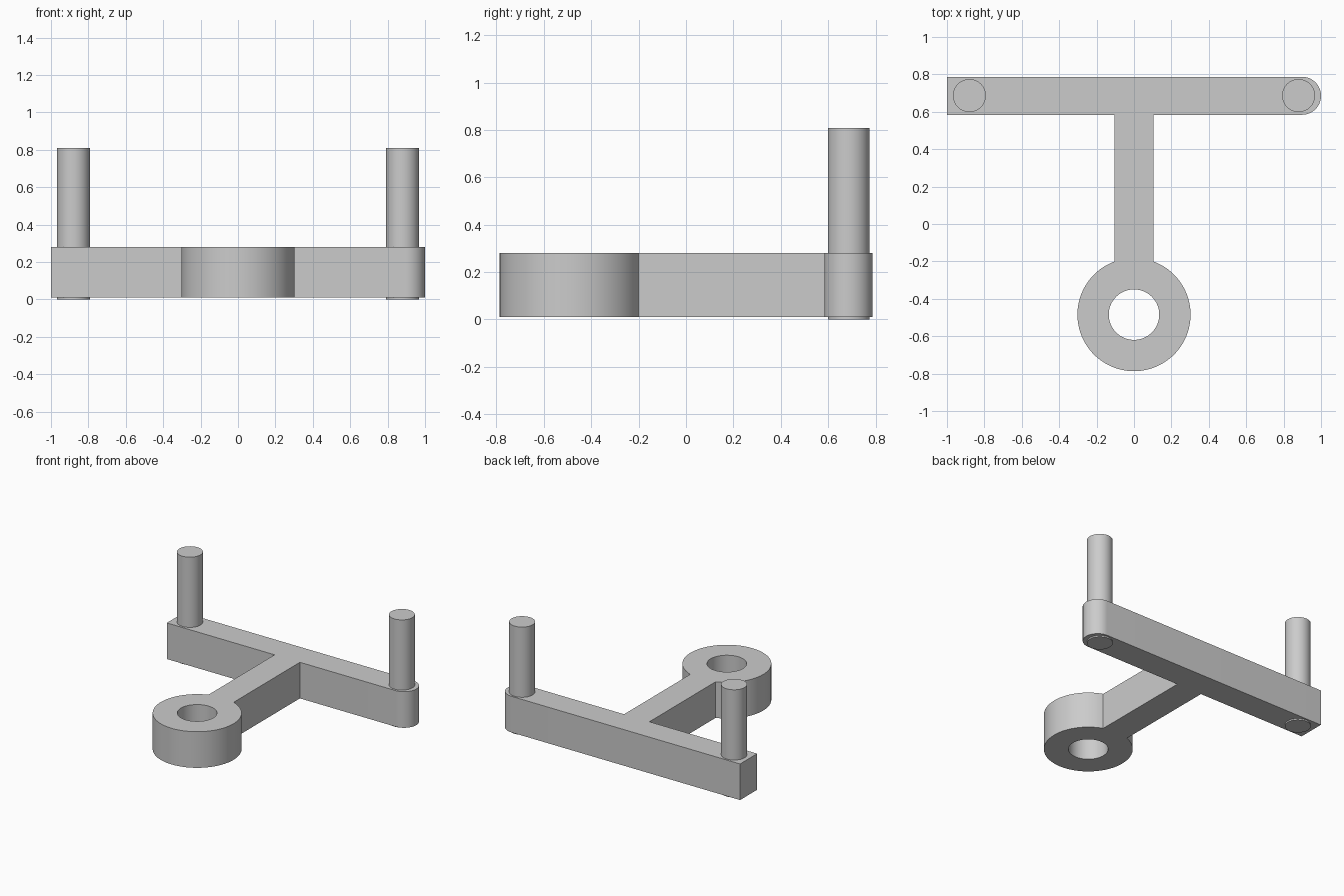
import bpy, bmesh
from math import sin, cos, asin, pi

cube = bpy.data.objects.get("Cube")
if cube:
    bpy.data.objects.remove(cube)

grey = bpy.data.materials.new("plain grey")
grey.use_nodes = True
grey.diffuse_color = (0.6, 0.6, 0.6, 1)
grey.node_tree.nodes["Principled BSDF"].inputs["Base Color"].default_value = (0.6, 0.6, 0.6, 1)

BOTTOM, TOP, PIN_TOP = 0.01, 0.281, 0.808
BACK, BAR_R = 0.787, 0.1015
BAR_Y = BACK - BAR_R
STEM = 0.105
RING_Y, RING_R, HOLE_R = -0.4845, 0.3025, 0.135


def arc(cx, cy, r, start, end, n):
    """Points along a circular arc, both ends included."""
    step = (end - start) / n
    return [(cx + r * cos(start + step * i), cy + r * sin(start + step * i)) for i in range(n + 1)]


def finish(obj):
    obj.data.materials.clear()
    obj.data.materials.append(grey)
    bpy.ops.object.select_all(action='DESELECT')
    obj.select_set(True)
    bpy.context.view_layer.objects.active = obj
    bpy.ops.object.shade_smooth_by_angle(angle=pi / 6)


def plate(name, loops, z0, z1):
    """Extrude closed outlines; an inner outline becomes a hole."""
    curve = bpy.data.curves.new(name, 'CURVE')
    curve.dimensions = '2D'
    curve.fill_mode = 'BOTH'
    curve.extrude = (z1 - z0) / 2
    for loop in loops:
        spline = curve.splines.new('POLY')
        spline.points.add(len(loop) - 1)
        for point, (x, y) in zip(spline.points, loop):
            point.co = (x, y, 0, 1)
        spline.use_cyclic_u = True
    shape = bpy.data.objects.new(name + "_outline", curve)
    bpy.context.collection.objects.link(shape)
    bpy.context.view_layer.update()
    mesh = bpy.data.meshes.new_from_object(shape.evaluated_get(bpy.context.evaluated_depsgraph_get()))
    bpy.data.objects.remove(shape)
    # Weld the caps to the walls
    bm = bmesh.new()
    bm.from_mesh(mesh)
    bmesh.ops.remove_doubles(bm, verts=bm.verts, dist=0.0001)
    bmesh.ops.recalc_face_normals(bm, faces=bm.faces)
    bm.to_mesh(mesh)
    bm.free()
    obj = bpy.data.objects.new(name, mesh)
    obj.location.z = (z0 + z1) / 2
    bpy.context.collection.objects.link(obj)
    finish(obj)


# T-shaped body: crossbar with one round end, stem and eye ring in one outline
gap = asin(STEM / RING_R)
outline = [(-STEM, BAR_Y - BAR_R), (-1, BAR_Y - BAR_R), (-1, BACK)]
outline += arc(1 - BAR_R, BAR_Y, BAR_R, pi / 2, -pi / 2, 32)
outline += [(STEM, BAR_Y - BAR_R)]
outline += arc(0, RING_Y, RING_R, pi / 2 - gap, gap - 1.5 * pi, 80)
hole = arc(0, RING_Y, HOLE_R, 0, 2 * pi, 64)[:-1]
plate("body", [outline, hole], BOTTOM, TOP)

# Upright pins passing through the crossbar
for name, x in (("left_pin", 0.88), ("right_pin", -0.88)):
    bpy.ops.mesh.primitive_cylinder_add(vertices=64, radius=0.088, depth=PIN_TOP,
                                        location=(x, BAR_Y + 0.001, PIN_TOP / 2))
    pin = bpy.context.object
    pin.name = name
    finish(pin)
